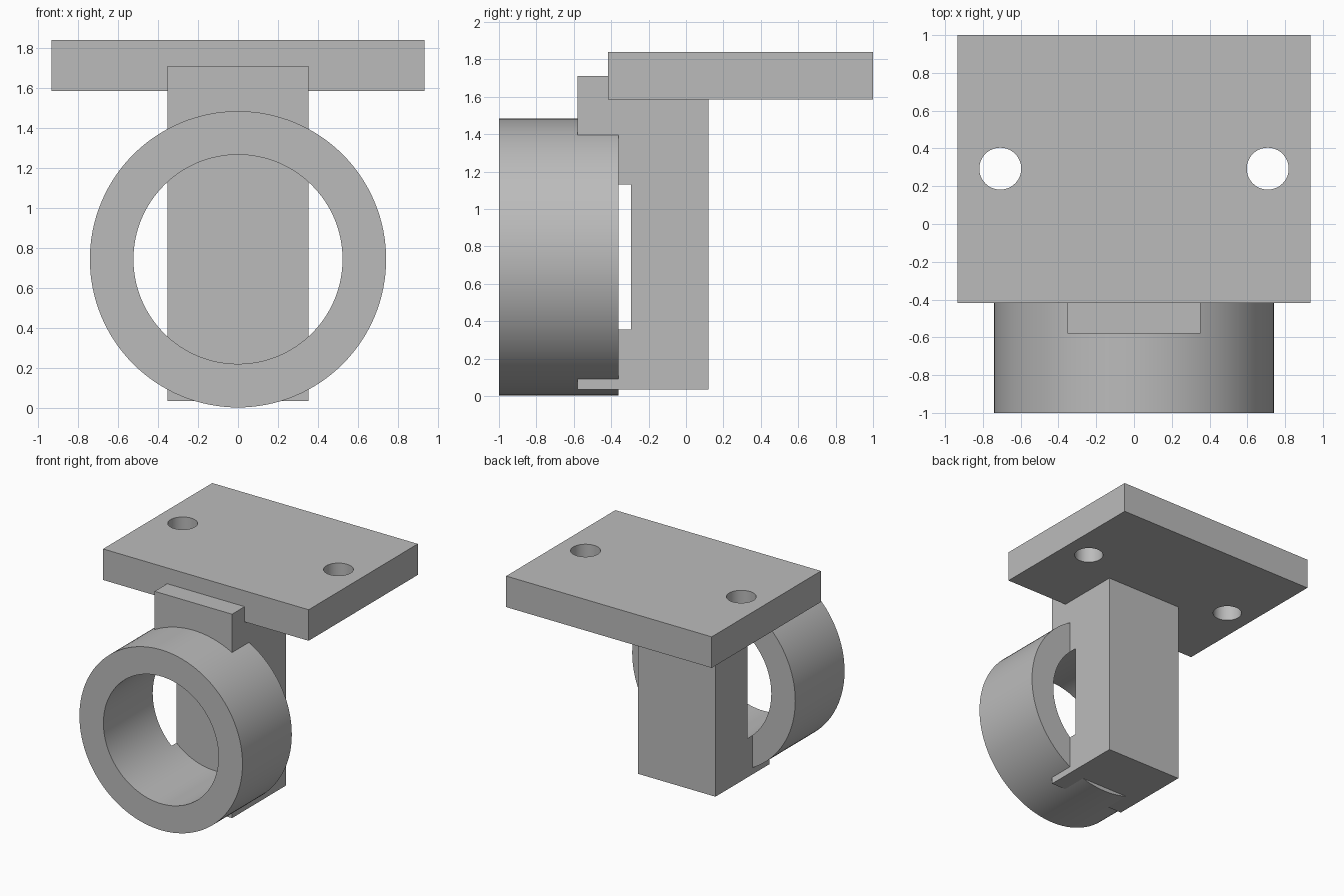
import bpy, bmesh, math
from mathutils import Matrix, Vector

cube = bpy.data.objects.get("Cube")
if cube:
    bpy.data.objects.remove(cube, do_unlink=True)

SEGMENTS = 128
RING_Z, RING_R, BORE_R = 0.743, 0.741, 0.523
RING_FRONT, RING_BACK, BORE_END = -1.0, -0.36, -0.295
PLATE_BOTTOM, PLATE_TOP, PLATE_FRONT = 1.585, 1.84, -0.417

grey = bpy.data.materials.new("plain grey")
grey.use_nodes = True
colour = (0.5, 0.5, 0.5, 1)
grey.diffuse_color = colour
grey.node_tree.nodes["Principled BSDF"].inputs["Base Color"].default_value = colour


def make_object(name, bm):
    bmesh.ops.recalc_face_normals(bm, faces=bm.faces)
    mesh = bpy.data.meshes.new(name)
    bm.to_mesh(mesh)
    bm.free()
    mesh.materials.append(grey)
    obj = bpy.data.objects.new(name, mesh)
    bpy.context.collection.objects.link(obj)
    return obj


def extrude_profile(name, points, depth):
    """Close a flat outline and extrude it along a vector."""
    bm = bmesh.new()
    face = bm.faces.new([bm.verts.new(p) for p in points])
    result = bmesh.ops.extrude_face_region(bm, geom=[face], use_keep_orig=True)
    moved = [g for g in result["geom"] if isinstance(g, bmesh.types.BMVert)]
    bmesh.ops.translate(bm, verts=moved, vec=Vector(depth))
    return make_object(name, bm)


def rod_y(name, radius, start, end):
    """Solid cylinder along y on the ring axis."""
    steps = [2 * math.pi * i / SEGMENTS for i in range(SEGMENTS)]
    outline = [(radius * math.cos(a), start, RING_Z + radius * math.sin(a)) for a in steps]
    return extrude_profile(name, outline, (0, end - start, 0))


def cut(target, cutter):
    """Subtract the cutter, then discard it."""
    cutter.hide_render = True
    mod = target.modifiers.new("cut", "BOOLEAN")
    mod.operation, mod.solver, mod.object = "DIFFERENCE", "EXACT", cutter
    bpy.ops.object.select_all(action="DESELECT")
    bpy.context.view_layer.objects.active = target
    target.select_set(True)
    bpy.ops.object.modifier_apply(modifier=mod.name)
    bpy.data.objects.remove(cutter, do_unlink=True)


# Clamp ring with an open bore
ring = rod_y("clamp_ring", RING_R, RING_FRONT, RING_BACK)
cut(ring, rod_y("bore_cutter", BORE_R, RING_FRONT - 0.1, RING_BACK + 0.1))

# Upright block, stepped around the front edge of the plate
outline = [(-0.58, 0.035), (0.12, 0.035), (0.12, PLATE_BOTTOM),
           (PLATE_FRONT, PLATE_BOTTOM), (PLATE_FRONT, 1.71), (-0.58, 1.71)]
block = extrude_profile("support_block", [(-0.352, y, z) for y, z in outline], (0.704, 0, 0))
# Seat for the ring, and the bore running a little further in
cut(block, rod_y("seat_cutter", RING_R, RING_FRONT, RING_BACK))
cut(block, rod_y("recess_cutter", BORE_R, RING_FRONT, BORE_END))

# Mounting plate with two screw holes
corners = [(-0.934, PLATE_FRONT), (0.934, PLATE_FRONT), (0.934, 1), (-0.934, 1)]
plate = extrude_profile("mounting_plate", [(x, y, PLATE_BOTTOM) for x, y in corners],
                        (0, 0, PLATE_TOP - PLATE_BOTTOM))
for side in (-1, 1):
    bm = bmesh.new()
    bmesh.ops.create_cone(bm, cap_ends=True, segments=64, radius1=0.111, radius2=0.111,
                          depth=1, matrix=Matrix.Translation((side * 0.708, 0.293, 1.7)))
    cut(plate, make_object("hole_cutter", bm))

# Smooth the round walls, keep the edges sharp
bpy.ops.object.select_all(action="DESELECT")
for part in (ring, block, plate):
    part.select_set(True)
bpy.context.view_layer.objects.active = ring
bpy.ops.object.shade_smooth_by_angle(angle=math.radians(30))
